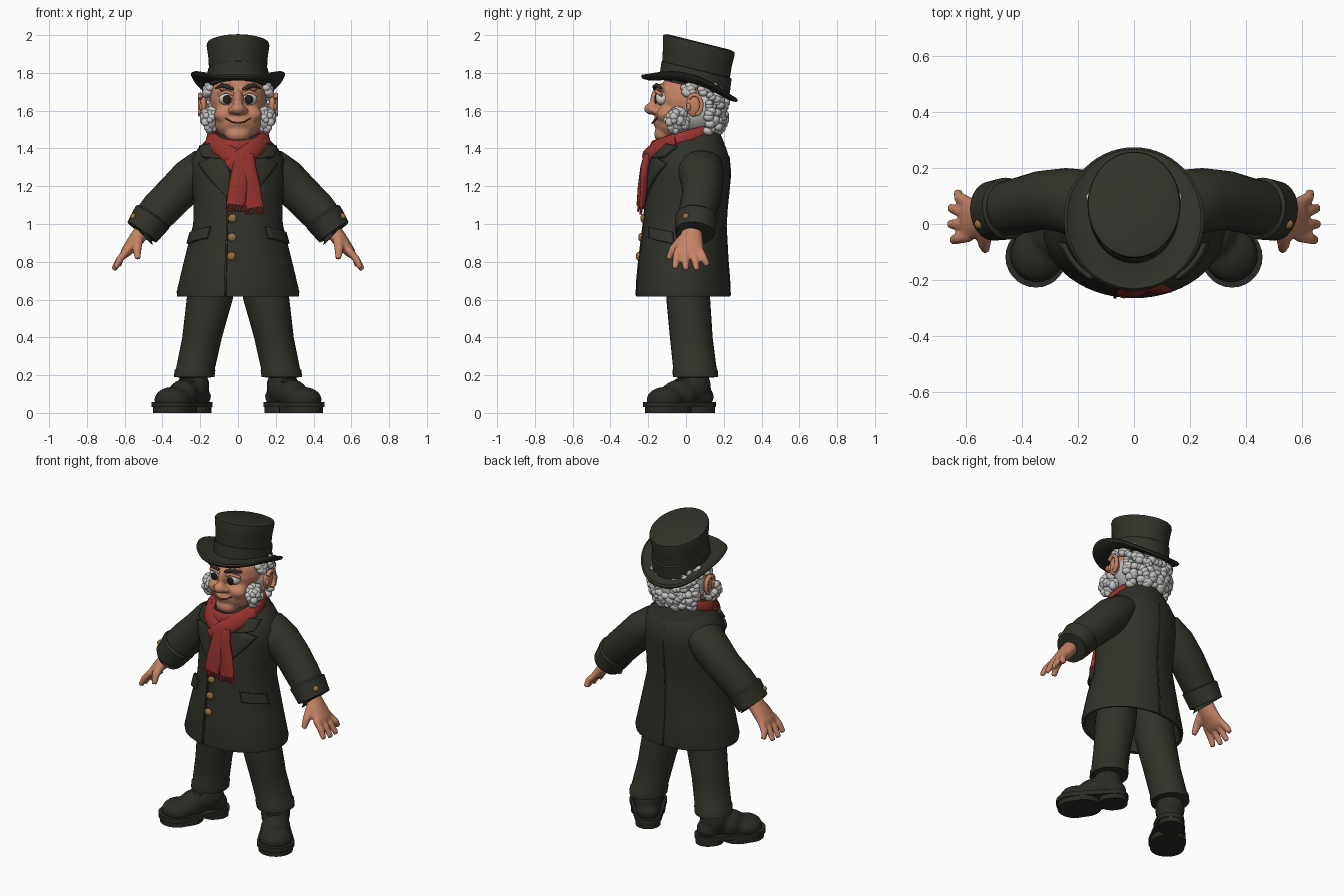
import bpy, bmesh, math, random
from mathutils import Vector, Matrix

if "Cube" in bpy.data.objects:
    bpy.data.objects.remove(bpy.data.objects["Cube"])
random.seed(4)
X, Y, Z = Vector((1, 0, 0)), Vector((0, 1, 0)), Vector((0, 0, 1))


def material(name, *rgb):
    m = bpy.data.materials.new(name)
    m.use_nodes = True
    m.diffuse_color = (*rgb, 1)
    m.node_tree.nodes["Principled BSDF"].inputs["Base Color"].default_value = (*rgb, 1)
    return m


CLOTH = material("dark_cloth", .030, .031, .022)
LEATHER = material("black_leather", .023, .023, .018)
SKIN = material("skin", .56, .23, .13)
SCARF = material("red_wool", .30, .032, .026)
HAIR = material("grey_hair", .53, .53, .52)
BROW = material("brow_brown", .035, .025, .02)
WHITE = material("eye_white", .65, .65, .62)
PUPIL = material("pupil_black", .012, .014, .012)
BRASS = material("brass", .30, .16, .05)
LIP = material("mouth_line", .16, .05, .03)


def finish(name, bm, mat, mirror=False, fuse=0, thick=0):
    """Turn a bmesh into a smooth-shaded object, optionally mirrored, fused or thickened."""
    bmesh.ops.recalc_face_normals(bm, faces=bm.faces)
    me = bpy.data.meshes.new(name)
    bm.to_mesh(me)
    bm.free()
    me.materials.append(mat)
    me.shade_smooth()
    me.set_sharp_from_angle(angle=math.radians(45))
    ob = bpy.data.objects.new(name, me)
    bpy.context.scene.collection.objects.link(ob)
    if thick:
        mod = ob.modifiers.new("thickness", 'SOLIDIFY')
        mod.thickness, mod.offset = thick, 0
    if mirror:
        ob.modifiers.new("mirror", 'MIRROR').use_mirror_merge = False
    if fuse:
        mod = ob.modifiers.new("fuse", 'REMESH')
        mod.mode, mod.voxel_size, mod.use_smooth_shade = 'VOXEL', fuse, True
        mod = ob.modifiers.new("soften", 'SMOOTH')
        mod.factor, mod.iterations = .5, 4
    return ob


def loft(bm, rows, ref=X, axis=None, closed=False, n=32):
    """Skin elliptical rings (x, y, z, a, b) along a path; a lies along ref."""
    rings, k = [], len(rows)
    for i, (x, y, z, a, b) in enumerate(rows):
        lo, hi = (i - 1, (i + 1) % k) if closed else (max(i - 1, 0), min(i + 1, k - 1))
        t = Vector(axis) if axis else Vector(rows[hi][:3]) - Vector(rows[lo][:3])
        t.normalize()
        u = (ref - t * ref.dot(t)).normalized()
        v = t.cross(u)
        rings.append([bm.verts.new(Vector((x, y, z)) + u * a * math.cos(q) + v * b * math.sin(q))
                      for q in (math.tau * j / n for j in range(n))])
    for i in range(k if closed else k - 1):
        r, s = rings[i], rings[(i + 1) % k]
        for j in range(n):
            bm.faces.new((r[j], r[(j + 1) % n], s[(j + 1) % n], s[j]))
    if not closed:
        bm.faces.new(rings[0])
        bm.faces.new(rings[-1])


def tube(name, rows, mat, mirror=False, **kw):
    bm = bmesh.new()
    loft(bm, rows, **kw)
    return finish(name, bm, mat, mirror)


def ball(bm, c, r, seg=20):
    bmesh.ops.create_uvsphere(bm, u_segments=seg, v_segments=seg // 2, radius=1,
                              matrix=Matrix.Translation(c) @ Matrix.Diagonal((*r, 1)))


def balls(name, items, mat, mirror=False, fuse=0):
    bm = bmesh.new()
    for c, r in items:
        ball(bm, c, r)
    return finish(name, bm, mat, mirror, fuse)


def hull(name, discs, mat):
    """Convex block around horizontal discs (x, y, z, r), mirrored."""
    bm = bmesh.new()
    for x, y, z, r in discs:
        for j in range(28):
            q = math.tau * j / 28
            bm.verts.new((x + r * math.cos(q), y + r * math.sin(q), z))
    bmesh.ops.convex_hull(bm, input=bm.verts)
    return finish(name, bm, mat, True)


# Coat body: (z, centre y, half width, half depth), with a hollow hem
COAT = [(.615, -.015, .322, .247), (.64, -.015, .325, .25), (.8, -.015, .287, .236), (1, -.008, .237, .218),
        (1.12, .002, .236, .217), (1.25, .017, .248, .218), (1.34, .025, .25, .207),
        (1.41, .03, .205, .18), (1.46, .03, .15, .14), (1.49, .03, .1, .1)]
inner = [(0, -.015, .78, .26, .2), (0, -.015, .62, .305, .23)]
tube("coat_body", inner + [(0, c, z, a, b) for z, c, a, b in COAT], CLOTH, axis=Z, n=56)


def on_coat(deg, z, off=0):
    for (z0, *p), (z1, *q) in zip(COAT, COAT[1:]):
        if z <= z1:
            break
    f = (z - z0) / (z1 - z0)
    c, a, b = (m + (n - m) * f for m, n in zip(p, q))
    t = math.radians(deg)
    return Vector(((a + off) * math.sin(t), c - (b + off) * math.cos(t), z))


def patch(name, corners, off, mat=CLOTH, mirror=True, n=8):
    """Cloth panel on the coat between four (angle, z) corners."""
    bm = bmesh.new()
    p, q, r, s = (Vector(c) for c in corners)
    grid = [[bm.verts.new(on_coat(*p.lerp(q, i / n).lerp(r.lerp(s, i / n), j / n), off))
             for i in range(n + 1)] for j in range(n + 1)]
    for g, h in zip(grid, grid[1:]):
        for i in range(n):
            bm.faces.new((g[i], g[i + 1], h[i + 1], h[i]))
    return finish(name, bm, mat, mirror, thick=.016)


patch("lapels", [(4, 1.12), (9, 1.12), (14, 1.38), (54, 1.32)], .008)
patch("collar_points", [(22, 1.345), (48, 1.355), (28, 1.43), (66, 1.41)], .014)
patch("pocket_flaps", [(38, .925), (77, .895), (36, .985), (75, .955)], .01)
patch("front_overlap_edge", [(-13, .62), (-11, .62), (-15, 1.15), (-13, 1.15)], .001, mirror=False)
patch("back_seam", [(179, .62), (181, .62), (179, 1.36), (181, 1.36)], -.003, mirror=False)
tube("coat_collar", [(0, .02, 1.33, .19, .17), (0, .02, 1.335, .216, .2), (0, .018, 1.36, .21, .197),
                     (0, .012, 1.44, .165, .172), (0, .01, 1.465, .145, .16)], CLOTH, axis=(0, -.35, 1), n=48)
balls("coat_buttons", [(on_coat(-7, z, .006), (.023, .014, .023)) for z in (1.03, .93, .83)], BRASS)

# Sleeves and cuffs
tube("sleeves", [(.1, .05, 1.33, .11, .07), (.18, .07, 1.3, .125, .1), (.25, .085, 1.24, .115, .11),
                 (.33, .085, 1.16, .105, .105), (.41, .065, 1.08, .1, .104), (.5, .045, .98, .095, .09)],
     CLOTH, True, ref=Y)
tube("cuffs", [(.448, .056, 1.043, .1, .098), (.453, .055, 1.036, .111, .107), (.508, .046, .957, .106, .094),
               (.513, .045, .95, .1, .088), (.505, .046, .96, .07, .06)], CLOTH, True, ref=Y)
balls("cuff_buttons", [((.552, .0, 1.04), (.018, .018, .018)), ((.556, .08, 1.03), (.012, .012, .012))],
      BRASS, True)

# Hands: palm, four fanned fingers and a thumb
bm = bmesh.new()
loft(bm, [(.5, .035, .97, .05, .045), (.545, .025, .91, .065, .04), (.59, .018, .855, .078, .03),
          (.608, .018, .832, .07, .02)], ref=Y)
for base, tip, x, z in ((.075, .115, .63, .78), (.036, .058, .658, .757), (-.004, .0, .66, .757), (-.044, -.058, .65, .765)):
    loft(bm, [(.585, base, .862, .02, .02), (.625, (base + tip) / 2, .815, .021, .02), (x, tip, z, .016, .015)],
         ref=Y, n=12)
loft(bm, [(.53, -.02, .92, .03, .026), (.535, -.07, .865, .024, .022), (.53, -.092, .815, .016, .016)], ref=X, n=12)
finish("hands", bm, SKIN, True, fuse=.008)

# Trousers
tube("trousers", [(.13, .01, .76, .12, .11), (.15, .012, .6, .122, .116), (.19, .028, .4, .105, .113),
                  (.225, .047, .235, .103, .115), (.228, .048, .225, .108, .12), (.232, .05, .19, .107, .119),
                  (.232, .05, .188, .08, .09)], CLOTH, True, axis=Z)

# Shoes turned outward: upper, laces, sole, tread and heel
balls("shoe_uppers", [((.346, -.11, .07), (.098, .1, .068)), ((.29, -.035, .095), (.082, .1, .082)),
                      ((.235, .045, .14), (.085, .088, .1)), ((.215, .075, .085), (.073, .073, .06))],
      LEATHER, True, fuse=.011)
hull("soles", [(x, y, z, r) for z in (.03, .058) for x, y, r in ((.212, .08, .078), (.35, -.118, .109))], LEATHER)
hull("front_treads", [(x, y, z, .1) for z in (0, .035) for x, y in ((.318, -.07), (.35, -.118))], LEATHER)
hull("heels", [(x, y, z, .072) for z in (0, .035) for x, y in ((.212, .082), (.225, .066))], LEATHER)
side = Vector((.79, .61, 0))
for i in range(4):
    c = Vector((.272 + .016 * i, -.018 - .02 * i, .192 - .013 * i))
    pts = [c + side * s * .05 - Z * .028 * s * s for s in (-1, -.5, 0, .5, 1)]
    tube("shoe_laces", [(*p, .007, .007) for p in pts], LEATHER, True, ref=Z, n=8)

# Head with soft features
bm = bmesh.new()
for c, r in (((0, .02, 1.66), (.15, .175, .16)), ((0, -.05, 1.54), (.128, .115, .1)),
             ((0, -.115, 1.475), (.068, .055, .045)), ((0, -.125, 1.54), (.072, .05, .042)),
             ((0, -.16, 1.66), (.024, .03, .055)), ((0, -.186, 1.61), (.037, .036, .032)),
             ((0, .02, 1.46), (.09, .09, .09))):
    ball(bm, c, r)
for s in (1, -1):
    for c, r in (((.072, -.105, 1.58), (.056, .052, .045)), ((.032, -.17, 1.602), (.022, .022, .02)),
                 ((.06, -.132, 1.722), (.05, .03, .022))):
        ball(bm, (c[0] * s, c[1], c[2]), r)
finish("head", bm, SKIN, fuse=.01)

balls("ears", [((.182, .04, 1.625), (.02, .04, .058)), ((.195, .015, 1.62), (.012, .012, .02))], SKIN, True)
rim = [(.2, .045 + .038 * math.sin(q), 1.63 + .055 * math.cos(q), .013, .011)
       for q in (-.9 + i * .42 for i in range(10))]
tube("ear_rims", rim, SKIN, True, ref=X, n=10)
balls("eyeballs", [((.06, -.126, 1.665), (.042, .038, .037))], WHITE, True)
balls("pupils", [((.058, -.16, 1.66), (.023, .008, .024))], PUPIL, True)
tube("upper_eyelids", [(.018, -.148, 1.682, .008, .01), (.06, -.158, 1.702, .01, .01),
                       (.105, -.128, 1.682, .008, .01)], SKIN, True, ref=Y, n=10)
tube("eyebrows", [(.022, -.165, 1.712, .009, .006), (.055, -.166, 1.727, .012, .013), (.085, -.155, 1.735, .011, .012),
                  (.118, -.128, 1.718, .006, .005)], BROW, True, ref=Y, n=10)
tube("mouth", [(s * .066, -.178 + .024 * s * s, 1.534 + .026 * s * s, .007, .0035)
               for s in (-1, -.5, 0, .5, 1)], LIP, ref=Y, n=8)

# Curly hair and side whiskers from many small locks
bm = bmesh.new()
ball(bm, (0, .06, 1.61), (.16, .15, .145))
for i in range(210):
    phi, z = random.uniform(0, 2), random.uniform(1.49, 1.74)
    if phi > 1.1 and z < 1.69:
        continue
    s = math.sqrt(1 - ((z - 1.62) / .22) ** 2)
    r = random.uniform(.018, .03)
    ball(bm, (.182 * s * math.sin(phi), .05 + .16 * s * math.cos(phi), z), (r, r, r * .8), 10)
for i in range(34):
    d = Vector((random.gauss(0, 1), random.gauss(0, 1), random.gauss(0, 1))).normalized()
    r = random.uniform(.016, .026)
    ball(bm, (.15 + .032 * d.x, -.05 + .052 * d.y, 1.55 + .055 * d.z), (r, r, r), 10)
ball(bm, (.145, -.05, 1.55), (.035, .06, .06))
finish("hair_and_whiskers", bm, HAIR, True)

# Top hat leaning back: crown, band and curled brim
LEAN = (0, .25, 1)
tube("hat_crown", [(0, .045, 1.72, .155, .185), (0, .05, 1.79, .152, .183), (0, .06, 1.88, .157, .188),
                   (0, .068, 1.945, .166, .196), (0, .069, 1.956, .163, .193), (0, .07, 1.963, .145, .172)],
     CLOTH, axis=LEAN, n=48)
tube("hat_band", [(0, .045, 1.735, .155, .185), (0, .046, 1.74, .162, .192), (0, .056, 1.815, .16, .191),
                  (0, .057, 1.82, .15, .18)], CLOTH, axis=LEAN, n=48)
brim = tube("hat_brim", [(0, .04, 1.725, .14, .17), (0, .022, 1.705, .2, .225), (0, .018, 1.708, .24, .258),
                         (0, .018, 1.719, .25, .264), (0, .018, 1.73, .24, .256), (0, .022, 1.728, .2, .225),
                         (0, .04, 1.75, .14, .17)], CLOTH, axis=LEAN, closed=True, n=56)
for v in brim.data.vertices:
    v.co.z += .075 * (abs(v.co.x) / .25) ** 2.5

# Scarf: neck wrap, crossed bands, hanging tails and fringe
wrap = []
for i in range(28):
    q = math.tau * i / 28
    wrap.append((.143 * math.cos(q), -.01 + .158 * math.sin(q), 1.445 + .055 * math.sin(q),
                 .045 - .01 * math.sin(q), .026))
tube("scarf_wrap", wrap, SCARF, ref=Z, closed=True, n=14)
for s in (1, -1):
    tube("scarf_band", [(s * .145, -.05, 1.45, .022, .04), (s * .1, -.15, 1.41, .024, .048),
                        (s * .03, -.2 - .008 * s, 1.355, .025, .05), (-s * .05, -.2, 1.3, .018, .04)],
         SCARF, ref=Y, n=16)
for x0, x1, y, z in ((.015, -.012, -.235, 1.1), (.05, .085, -.222, 1.085)):
    tube("scarf_tail", [(x0, -.2, 1.37, .022, .035), (x0, -.218, 1.3, .024, .045),
                        ((x0 + x1) / 2, y, 1.2, .02, .05), (x1, y - .012, z, .015, .05)], SCARF, ref=Y, n=16)
    for i in range(6):
        x = x1 - .042 + .017 * i
        tube("scarf_fringe", [(x, y - .012, z + .01, .008, .008), (x + .003, y - .018, z - .035, .006, .006)],
             SCARF, ref=Y, n=6)
